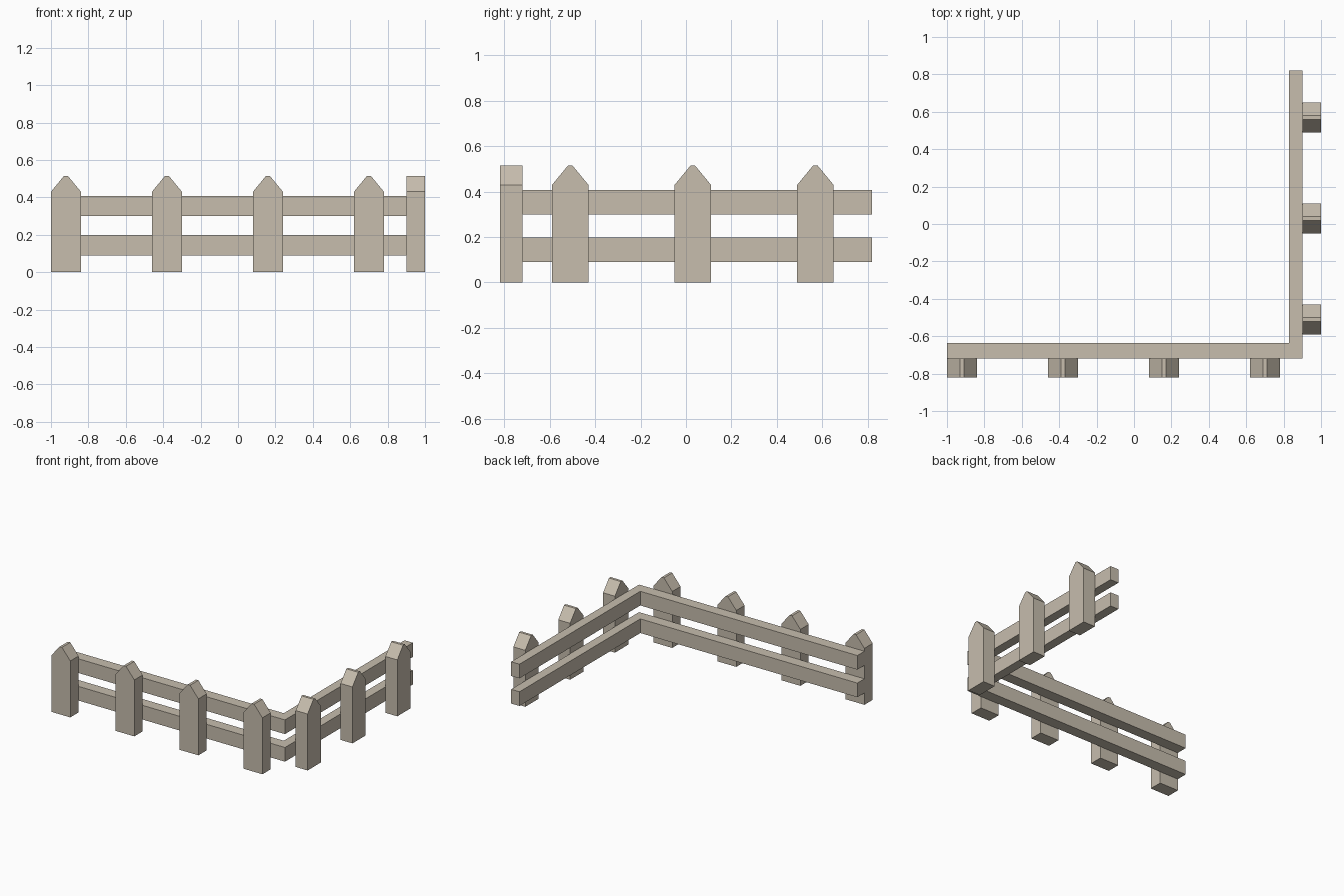
import bpy, bmesh
from mathutils import Matrix, Vector

if "Cube" in bpy.data.objects:
    bpy.data.objects.remove(bpy.data.objects["Cube"])

wood = bpy.data.materials.new("weathered_wood")
wood.diffuse_color = (0.57, 0.51, 0.42, 1)
wood.use_nodes = True
wood.node_tree.nodes["Principled BSDF"].inputs["Base Color"].default_value = wood.diffuse_color


def prism(name, outline, extrude, matrix=Matrix()):
    """Extrude a closed outline of 3D points along a vector."""
    bm = bmesh.new()
    face = bm.faces.new([bm.verts.new(p) for p in outline])
    new = bmesh.ops.extrude_face_region(bm, geom=[face])["geom"]
    bmesh.ops.translate(bm, vec=Vector(extrude),
                        verts=[v for v in new if isinstance(v, bmesh.types.BMVert)])
    bmesh.ops.transform(bm, matrix=matrix, verts=bm.verts)
    bmesh.ops.recalc_face_normals(bm, faces=bm.faces)
    mesh = bpy.data.meshes.new(name)
    bm.to_mesh(mesh)
    bm.free()
    mesh.materials.append(wood)
    obj = bpy.data.objects.new(name, mesh)
    bpy.context.collection.objects.link(obj)


# pointed picket, slightly blunted tip, outer face at -y
picket = [(-0.08, 0, 0), (0.08, 0, 0), (0.08, 0, 0.43),
          (0.01, 0, 0.515), (-0.01, 0, 0.515), (-0.08, 0, 0.43)]

# front run of pickets
for i in range(4):
    prism(f"front_picket_{i + 1}", picket, (0, 0.1, 0),
          Matrix.Translation((-0.92 + 0.54 * i, -0.82, 0)))

# side run of pickets, turned to face +x
for i in range(3):
    prism(f"side_picket_{i + 1}", picket, (0, 0.1, 0),
          Matrix.Translation((1.0, -0.51 + 0.54 * i, 0)) @ Matrix.Rotation(1.5707963, 4, 'Z'))

# L-shaped rails running behind both rows
corner = [(-1, -0.72), (0.9, -0.72), (0.9, 0.82), (0.83, 0.82), (0.83, -0.635), (-1, -0.635)]
for name, z in (("lower_rail", 0.09), ("upper_rail", 0.30)):
    prism(name, [(x, y, z) for x, y in corner], (0, 0, 0.108))
